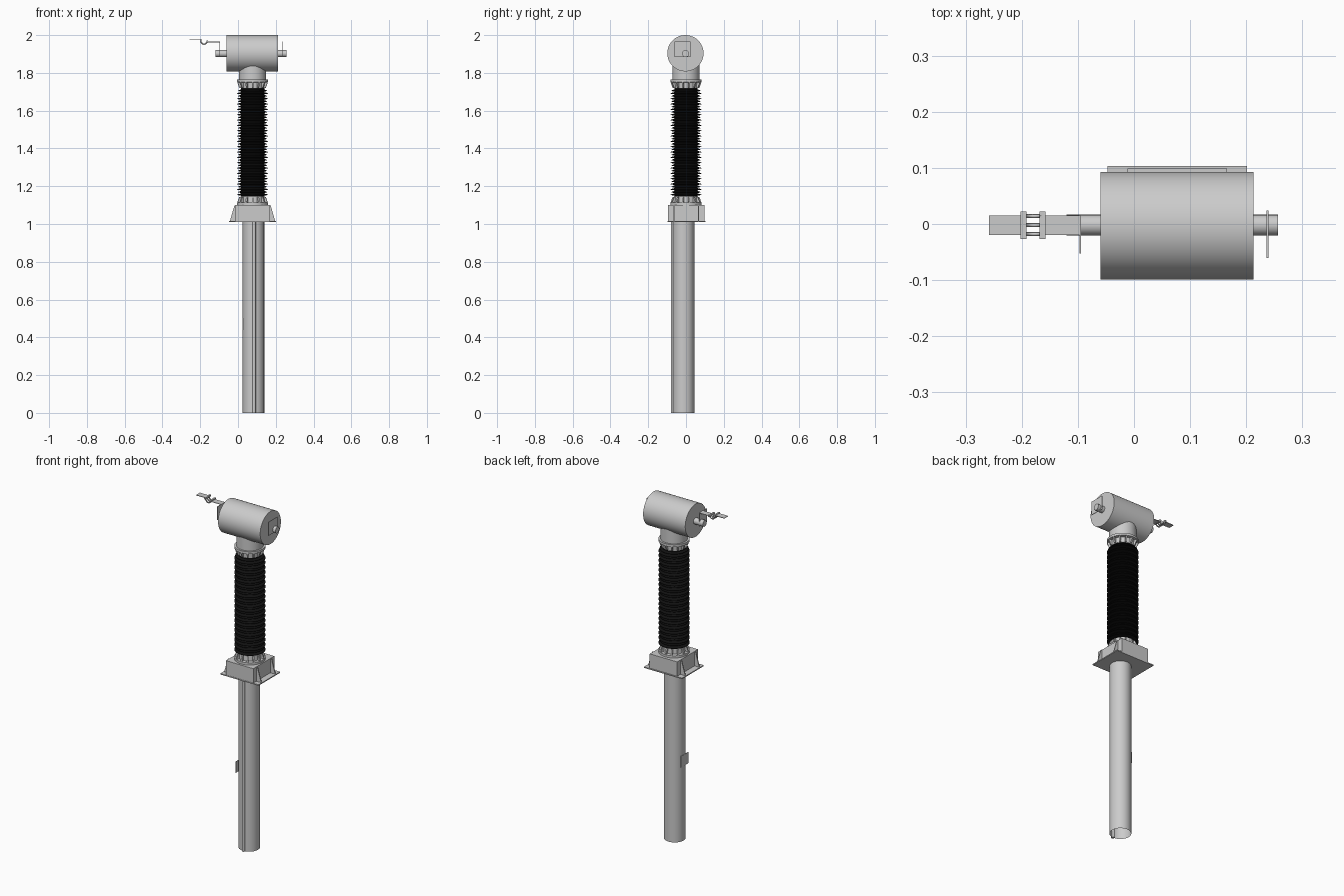
import bpy, bmesh, math
from mathutils import Matrix, Vector

if "Cube" in bpy.data.objects:
    bpy.data.objects.remove(bpy.data.objects["Cube"])

CX = 0.077  # axis of insulator and head


def finish(name, bm, smooth=True):
    bmesh.ops.recalc_face_normals(bm, faces=bm.faces)
    me = bpy.data.meshes.new(name)
    bm.to_mesh(me)
    bm.free()
    ob = bpy.data.objects.new(name, me)
    bpy.context.collection.objects.link(ob)
    if smooth:
        bpy.ops.object.select_all(action='DESELECT')
        ob.select_set(True)
        bpy.context.view_layer.objects.active = ob
        bpy.ops.object.shade_smooth_by_angle(angle=math.radians(35))
    return ob


def box(name, x0, x1, y0, y1, z0, z1):
    bm = bmesh.new()
    m = (Matrix.Translation(((x0 + x1) / 2, (y0 + y1) / 2, (z0 + z1) / 2))
         @ Matrix.Diagonal((x1 - x0, y1 - y0, z1 - z0, 1)))
    bmesh.ops.create_cube(bm, size=1, matrix=m)
    return finish(name, bm, False)


def cyl(name, p0, p1, r, seg=32, caps=True):
    p0, p1 = Vector(p0), Vector(p1)
    d = p1 - p0
    bm = bmesh.new()
    m = Matrix.Translation((p0 + p1) / 2) @ d.to_track_quat('Z', 'Y').to_matrix().to_4x4()
    bmesh.ops.create_cone(bm, cap_ends=caps, segments=seg, radius1=r, radius2=r,
                          depth=d.length, matrix=m)
    return finish(name, bm)


def lathe(name, profile, seg=40):
    bm = bmesh.new()
    vs = [bm.verts.new((CX + r, 0, z)) for r, z in profile]
    es = [bm.edges.new(p) for p in zip(vs, vs[1:])]
    bmesh.ops.spin(bm, geom=vs + es, cent=(CX, 0, 0), axis=(0, 0, 1),
                   angle=2 * math.pi, steps=seg)
    bmesh.ops.remove_doubles(bm, verts=bm.verts, dist=1e-5)
    return finish(name, bm)


def slab(name, points, normal, thick):
    """Flat outline thickened evenly along normal."""
    n = Vector(normal) * thick / 2
    bm = bmesh.new()
    a = [bm.verts.new(Vector(p) - n) for p in points]
    b = [bm.verts.new(Vector(p) + n) for p in points]
    bm.faces.new(a)
    bm.faces.new(b)
    for i in range(len(a)):
        j = (i + 1) % len(a)
        bm.faces.new((a[i], a[j], b[j], b[i]))
    return finish(name, bm, False)


# Open tubular pole, cable conduit and side plate
pole = cyl("pole", (0.082, -0.013, 0), (0.082, -0.013, 1.012), 0.057, 48, False)
cyl("conduit", (0.085, -0.071, 0), (0.085, -0.071, 1.012), 0.009, 16)
box("pole_tag", 0.024, 0.027, -0.058, 0.012, 0.438, 0.503)

# Pedestal box with base plate and gussets
box("base_plate", -0.047, 0.201, -0.097, 0.103, 1.01, 1.016)
box("pedestal", -0.012, 0.166, -0.095, 0.099, 1.014, 1.10)
for s in (-1, 1):
    xi, xo = CX + s * 0.088, CX + s * 0.12
    for y in (-0.064, 0.066):
        slab("gusset", [(xi, y, 1.015), (xo, y, 1.015), (xi + s * 0.008, y, 1.098),
                        (xi, y, 1.098)], (0, 1, 0), 0.006)


# Ribbed flanges above and below the insulator
def flange(name, z, up):
    lathe(name, [(0, z), (0.083, z), (0.083, z + up * 0.013), (0.066, z + up * 0.015),
                 (0.064, z + up * 0.045), (0, z + up * 0.045)])
    for i in range(14):
        a = 2 * math.pi * (i + 0.5) / 14
        c, s = math.cos(a), math.sin(a)
        pts = [(CX + r * c, r * s, z + up * h) for r, h in
               ((0.06, 0.008), (0.082, 0.008), (0.08, 0.02), (0.071, 0.043), (0.06, 0.043))]
        slab(name + "_rib", pts, (-s, c, 0), 0.008)


flange("lower_flange", 1.10, 1)
flange("upper_flange", 1.764, -1)

# Black insulator with alternating large and small sheds
prof = [(0, 1.138), (0.062, 1.138)]
N, z0, z1 = 40, 1.15, 1.715
p = (z1 - z0) / N
for i in range(N):
    z, r = z0 + i * p, (0.083 if i % 2 == 0 else 0.077)
    prof += [(0.062, z), (r, z + 0.25 * p), (r, z + 0.4 * p), (0.062, z + 0.8 * p)]
prof += [(0.062, 1.726), (0, 1.726)]
ins = lathe("insulator", prof)
black = bpy.data.materials.new("black_rubber")
black.diffuse_color = (0.006, 0.006, 0.006, 1)
black.use_nodes = True
black.node_tree.nodes["Principled BSDF"].inputs["Base Color"].default_value = black.diffuse_color
ins.data.materials.append(black)

# Neck and horizontal head drum
cyl("neck", (CX, 0, 1.76), (CX, 0, 1.86), 0.072, 48)
cyl("head_drum", (-0.06, -0.003, 1.904), (0.213, -0.003, 1.904), 0.096, 64)

# Terminal stubs with upright plates
for side, x0, x1, xp in (("left", -0.12, -0.055, -0.096), ("right", 0.21, 0.257, 0.238)):
    cyl(side + "_terminal", (x0, -0.002, 1.902), (x1, -0.002, 1.902), 0.0185, 24)
    y0, y1 = (-0.061, 0.024) if side == "right" else (-0.053, 0.016)
    box(side + "_terminal_plate", xp - 0.0015, xp + 0.0015, y0, y1, 1.885, 1.965)

# Connection bars joined by a flexible U link
box("inner_bar", -0.162, -0.095, -0.02, 0.015, 1.962, 1.965)
box("outer_bar", -0.258, -0.195, -0.02, 0.015, 1.974, 1.977)
xa, xb = -0.197, -0.163
for x, z in ((xa, 1.976), (xb, 1.967)):
    box("link_clamp", x - 0.005, x + 0.005, -0.027, 0.022, z - 0.006, z + 0.004)
for y in (-0.018, -0.002, 0.014):
    cu = bpy.data.curves.new("link_wire", 'CURVE')
    cu.dimensions = '3D'
    cu.bevel_depth = 0.0035
    cu.bevel_resolution = 2
    sp = cu.splines.new('POLY')
    n = 12
    sp.points.add(n)
    for i in range(n + 1):
        t = math.pi * i / n
        sp.points[i].co = (-0.18 - 0.017 * math.cos(t), y, 1.971 - 0.019 * math.sin(t), 1)
    cu.use_fill_caps = True
    bpy.context.collection.objects.link(bpy.data.objects.new("link_wire", cu))
